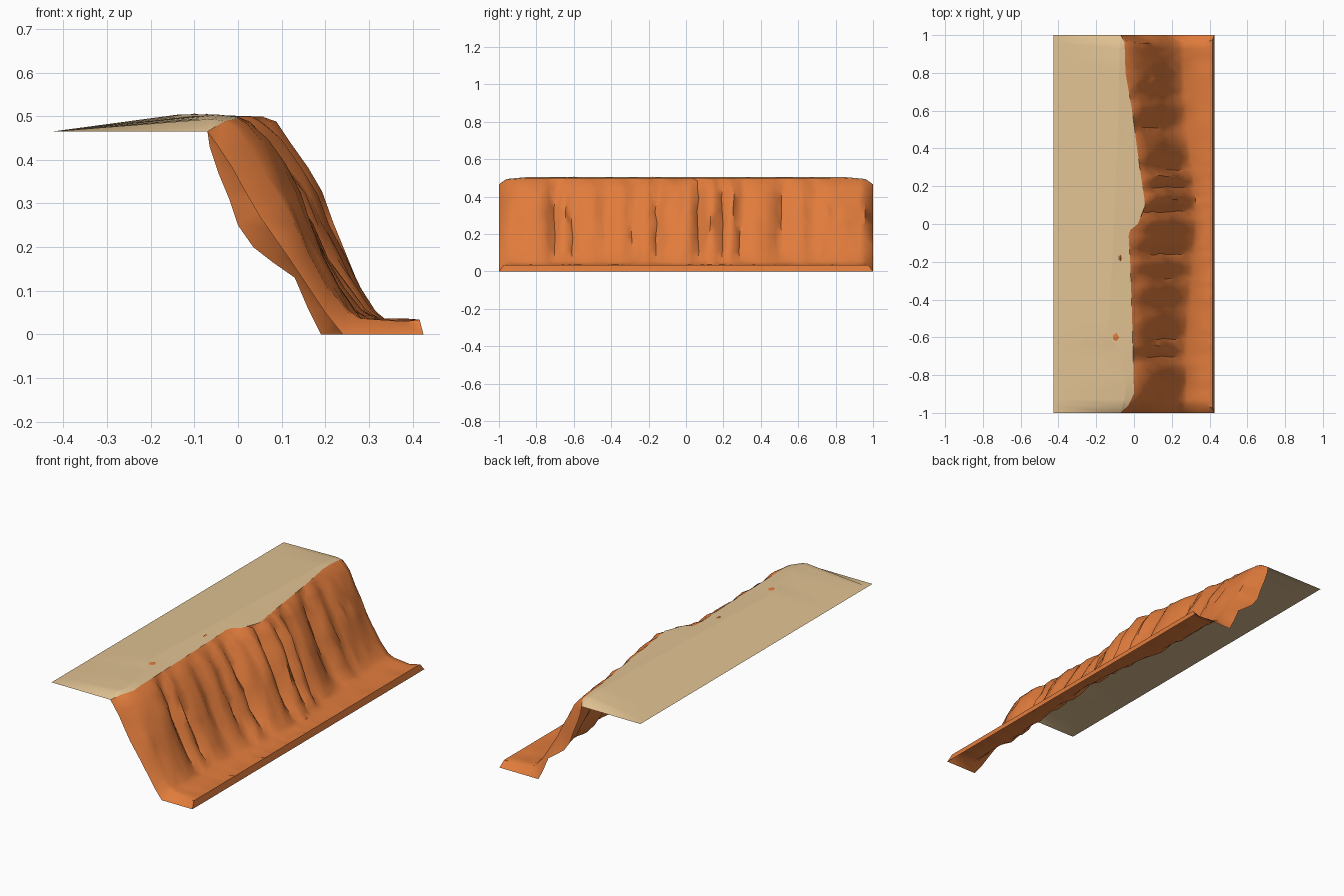
import bpy, bmesh, math, random

if "Cube" in bpy.data.objects:
    bpy.data.objects.remove(bpy.data.objects["Cube"])
random.seed(7)


def material(name, color):
    m = bpy.data.materials.new(name)
    m.diffuse_color = (*color, 1)
    m.use_nodes = True
    m.node_tree.nodes["Principled BSDF"].inputs["Base Color"].default_value = m.diffuse_color
    return m


def lerp_table(table, t):
    for (a, u), (b, v) in zip(table, table[1:]):
        if t <= b:
            return u + (v - u) * (t - a) / (b - a)
    return table[-1][1]


def make_object(name, bm, mat, angle=None):
    bmesh.ops.triangulate(bm, faces=bm.faces[:])
    me = bpy.data.meshes.new(name)
    bm.to_mesh(me)
    bm.free()
    me.materials.append(mat)
    ob = bpy.data.objects.new(name, me)
    bpy.context.collection.objects.link(ob)
    if angle:
        bpy.ops.object.select_all(action='DESELECT')
        ob.select_set(True)
        bpy.context.view_layer.objects.active = ob
        bpy.ops.object.shade_smooth_by_angle(angle=math.radians(angle))
    return ob


def skin(bm, rows):
    verts = [[bm.verts.new(p) for p in r] for r in rows]
    for a, b in zip(verts, verts[1:]):
        for i in range(len(a) - 1):
            bm.faces.new((a[i], a[i + 1], b[i + 1], b[i]))


rock = material("rock", (0.75, 0.2, 0.045))
sand = material("sand", (0.75, 0.54, 0.29))

# Plan lines along y: upper rim, foot of the slope, crest of the sand
RIM = [(-.96, -.03), (-.9, 0), (-.5, -.01), (-.2, -.02), (-.04, -.03), (0, .02),
       (.1, .06), (.3, .03), (.6, -.01), (.8, -.045), (.96, -.05)]
FOOT = [(-.96, .28), (-.6, .285), (-.3, .315), (0, .335), (.2, .32), (.5, .285), (.8, .265), (.96, .27)]
CREST = [(-.96, -.06), (-.88, -.04), (-.66, -.08), (-.62, -.12), (-.55, -.135), (-.2, -.115),
         (.5, -.085), (.96, -.075)]
# Slope section: fraction from rim to foot, height
SECTION = [(0, .499), (.09, .485), (.21, .445), (.34, .385), (.46, .32),
           (.56, .25), (.67, .18), (.79, .11), (.92, .055), (1, .037)]
# Vertical gullies: position, width, depth
GULLIES = [(-.7, .035, .045), (-.6, .02, .03), (-.43, .03, .03), (-.28, .03, .03), (-.15, .025, .04),
           (.07, .03, .05), (.19, .02, .03), (.3, .025, .04), (.52, .05, .045), (.68, .03, .025)]
# Jutting buttresses
BUTTRESSES = [(-.05, .08, .02), (-.8, .07, .012), (.13, .04, .015), (.25, .03, .015)]

# End sections drop back to the outer boundary
END_NEAR = [(-.07, .465), (-.045, .43), (-.015, .385), (.015, .33), (.05, .27), (.085, .22),
            (.12, .17), (.16, .11), (.2, .05), (.24, 0), (.33, 0), (.425, 0), (.425, 0)]
END_FAR = [(-.07, .465), (-.065, .43), (-.045, .37), (-.02, .31), (0, .25), (.035, .2),
           (.08, .165), (.13, .13), (.16, .06), (.19, 0), (.31, 0), (.425, 0), (.425, 0)]

rows = [[(x, -1, z) for x, z in END_NEAR]]
rim_points = [(-.07, -1, .465)]
N = 60
for j in range(N + 1):
    y0 = -.96 + 1.92 * j / N
    rim, foot = lerp_table(RIM, y0), lerp_table(FOOT, y0)
    end = max(0, (abs(y0) - .85) / .15)  # ends round off towards the boundary
    edge = END_NEAR if y0 < 0 else END_FAR
    row = []
    for k, (f, z) in enumerate(SECTION):
        w = math.sin(math.pi * f) ** .5 if 0 < f < 1 else 0
        y = y0 + .006 * w * random.uniform(-1, 1)
        x = rim + f * (foot - rim)
        for c, s, d in GULLIES:
            x -= w * d * math.exp(-((y0 + .02 * (f - .5) - c) / s) ** 2)
        for c, s, d in BUTTRESSES:
            x += w * d * math.exp(-((y0 - c) / s) ** 4)
        x += w * random.uniform(-.005, .005)
        z += w * random.uniform(-.008, .008) - .014 * end * (1 - f)
        x += (edge[k][0] - x) * .35 * end * w
        row.append((x, y, z))
    # Talus apron and its short outer face
    row.append((.375 + random.uniform(-.02, .02), y0, .034 + random.uniform(-.008, .002)))
    row.append((.416, y0 * 1.015, .034))
    row.append((.425, y0 * 1.04, 0))
    rows.append(row)
    rim_points.append(row[0])
rows.append([(x, 1, z) for x, z in END_FAR])
rim_points.append((-.07, 1, .465))

# Cliff face
bm = bmesh.new()
skin(bm, rows)
bmesh.ops.remove_doubles(bm, verts=bm.verts, dist=.0005)
make_object("cliff_face", bm, rock, 50)

# Sand plateau rising from the straight back edge to the crest
crest = [(lerp_table(CREST, y), y, z + .005) if abs(y) < .99 else (-.0701, y, z)
         for x, y, z in rim_points]
bm = bmesh.new()
skin(bm, [[(-.425, c[1], .465), c] for c in crest])
make_object("sand_plateau", bm, sand, 60)

# Sand ledge between crest and rim
bm = bmesh.new()
skin(bm, [[c, r] for c, r in zip(crest, rim_points)])
make_object("sand_ledge", bm, sand, 60)

# Rock outcrops in the sand
for i, (x, y, sx, sy) in enumerate([(-.1, -.6, .035, .045), (-.072, -.18, .012, .028)]):
    bm = bmesh.new()
    bmesh.ops.create_icosphere(bm, subdivisions=1, radius=1)
    for v in bm.verts:
        v.co = (x + v.co.x * sx, y + v.co.y * sy, .496 + v.co.z * .01)
    make_object(f"rock_outcrop_{i + 1}", bm, rock)
